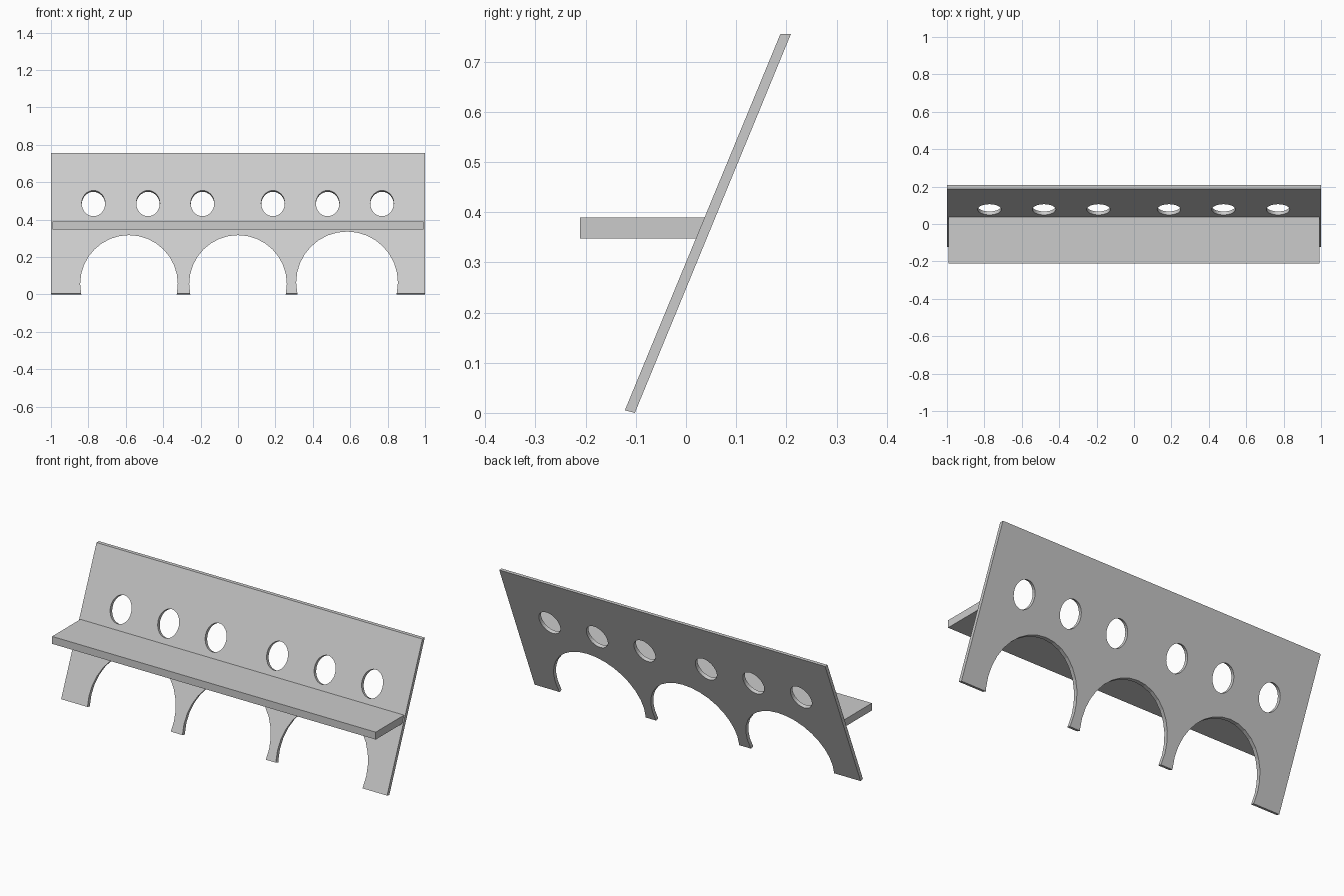
import bpy, bmesh
from math import cos, sin, tau
from mathutils import Vector

cube = bpy.data.objects.get("Cube")
if cube:
    bpy.data.objects.remove(cube, do_unlink=True)

grey = bpy.data.materials.new("light_grey")
grey.use_nodes = True
grey.diffuse_color = (0.6, 0.6, 0.6, 1)
grey.node_tree.nodes["Principled BSDF"].inputs["Base Color"].default_value = (0.6, 0.6, 0.6, 1)

SLOPE = 0.4133


def lean(z):
    """Depth of the leaning board's front face at height z."""
    return -0.124 + SLOPE * z


def prism(bm, ring, shift):
    """Closed solid swept from a ring of points along a vector."""
    near = [bm.verts.new(p) for p in ring]
    far = [bm.verts.new(Vector(p) + Vector(shift)) for p in ring]
    bm.faces.new(near)
    bm.faces.new(far[::-1])
    n = len(ring)
    for i in range(n):
        j = (i + 1) % n
        bm.faces.new((near[j], near[i], far[i], far[j]))


def finish(name, bm):
    bmesh.ops.recalc_face_normals(bm, faces=bm.faces)
    mesh = bpy.data.meshes.new(name)
    bm.to_mesh(mesh)
    bm.free()
    mesh.materials.append(grey)
    obj = bpy.data.objects.new(name, mesh)
    bpy.context.collection.objects.link(obj)
    return obj


def bar(name, profile, half):
    """Side profile of (y, z) points swept across the width."""
    bm = bmesh.new()
    prism(bm, [(-half, y, z) for y, z in profile], (2 * half, 0, 0))
    return finish(name, bm)


# Leaning back board
board = bar("back_board", [(lean(0.005), 0.005), (-0.102, 0),
                           (0.209, 0.755), (lean(0.755), 0.755)], 1.0)

# Cutters: arches between the legs, and a row of tilted round holes
bm = bmesh.new()
for x, z, r in ((-0.583, 0.056, 0.261), (0, 0.056, 0.261), (0.583, 0.064, 0.272)):
    ring = [(x + r * cos(tau * i / 32), -0.5, z + r * sin(tau * i / 32)) for i in range(32)]
    prism(bm, ring, (0, 1, 0))

drill = Vector((0, 0.1, -SLOPE * 0.1))
for x in (-0.773, -0.481, -0.19, 0.187, 0.479, 0.77):
    ring = []
    for i in range(32):
        a = tau * i / 32
        z = 0.487 + 0.069 * sin(a)
        ring.append(Vector((x + 0.063 * cos(a), lean(z), z)) - drill / 2)
    prism(bm, ring, drill)
cutter = finish("opening_cutter", bm)
cutter.hide_render = True

mod = board.modifiers.new("openings", 'BOOLEAN')
mod.operation = 'DIFFERENCE'
mod.solver = 'EXACT'
mod.object = cutter
bpy.context.view_layer.objects.active = board
bpy.ops.object.modifier_apply(modifier=mod.name)
bpy.data.objects.remove(cutter, do_unlink=True)

# Shelf with its rear edge bevelled to sit against the board
low, high = 0.348, 0.389
bar("shelf", [(-0.211, low), (lean(low) + 0.004, low),
              (lean(high) + 0.004, high), (-0.211, high)], 0.993)
